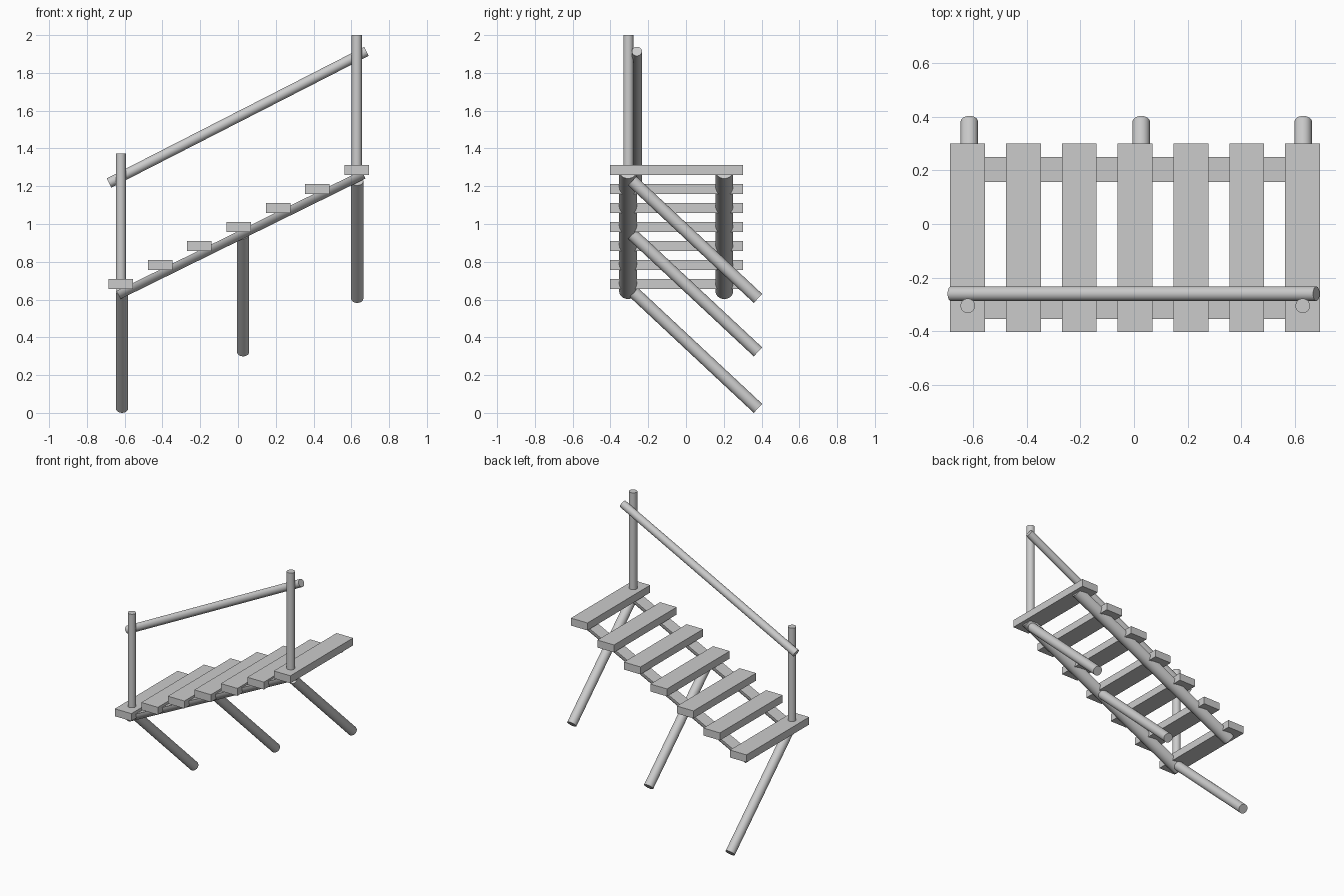
import bpy, bmesh, math
from mathutils import Vector

if "Cube" in bpy.data.objects:
    bpy.data.objects.remove(bpy.data.objects["Cube"])


def finish(name, bm, smooth=False):
    bmesh.ops.recalc_face_normals(bm, faces=bm.faces[:])
    me = bpy.data.meshes.new(name)
    bm.to_mesh(me)
    bm.free()
    ob = bpy.data.objects.new(name, me)
    bpy.context.collection.objects.link(ob)
    if smooth:
        bpy.ops.object.select_all(action='DESELECT')
        bpy.context.view_layer.objects.active = ob
        ob.select_set(True)
        bpy.ops.object.shade_smooth_by_angle(angle=math.radians(35))
    return ob


def log(name, a, b, r, side, half=False, n=32):
    """Round log from a to b; half=True keeps only the lower half (flat side up)."""
    a, b, side = Vector(a), Vector(b), Vector(side)
    up = (b - a).normalized().cross(side)
    if half:
        angles = [math.pi + math.pi * i / (n // 2) for i in range(n // 2 + 1)]
    else:
        angles = [2 * math.pi * i / n for i in range(n)]
    bm = bmesh.new()
    rings = [[bm.verts.new(p + r * (math.cos(t) * side + math.sin(t) * up))
              for t in angles] for p in (a, b)]
    m = len(angles)
    for i in range(m):
        j = (i + 1) % m
        bm.faces.new((rings[0][i], rings[0][j], rings[1][j], rings[1][i]))
    for ring in rings:
        bm.faces.new(ring)
    return finish(name, bm, True)


def box(name, centre, size):
    bm = bmesh.new()
    bmesh.ops.create_cube(bm, size=1)
    for v in bm.verts:
        v.co = Vector(c + s * k for c, s, k in zip(centre, size, v.co))
    return finish(name, bm)


X, Y = (1, 0, 0), (0, 1, 0)

# Seven plank treads
for i in range(7):
    box(f"tread_{i + 1}", (-0.621 + 0.2083 * i, -0.051, 0.683 + 0.1005 * i),
        (0.13, 0.704, 0.053))

# Split-log stringers, flat side up
for name, y in (("front_stringer", -0.307), ("back_stringer", 0.203)):
    log(name, (-0.643, y, 0.645), (0.654, y, 1.283), 0.047, Y, half=True)

# Slanted legs running back and down from the front stringer
for i, (x, z) in enumerate(((-0.614, 0.024), (0.027, 0.323), (0.631, 0.606))):
    log(f"leg_{i + 1}", (x, -0.285, z + 0.666 * 0.934), (x, 0.381, z), 0.0325, X)

# Handrail posts and rail
log("lower_post", (-0.62, -0.305, 0.70), (-0.62, -0.305, 1.373), 0.027, X)
log("upper_post", (0.629, -0.305, 1.30), (0.629, -0.305, 2.0), 0.027, X)
log("handrail", (-0.683, -0.26, 1.217), (0.68, -0.26, 1.914), 0.027, Y)
